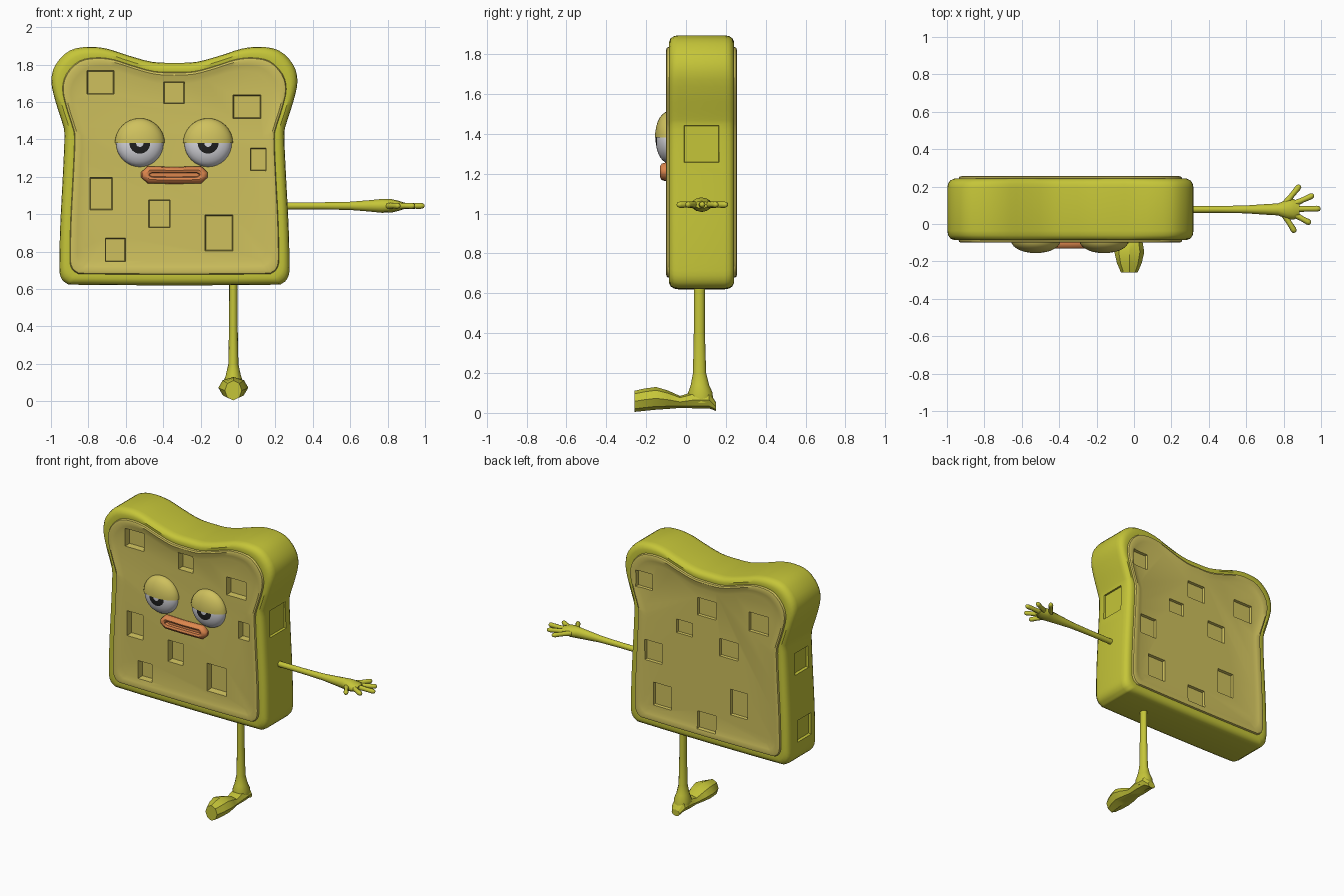
import bpy, bmesh, math
from mathutils import Vector

if "Cube" in bpy.data.objects:
    bpy.data.objects.remove(bpy.data.objects["Cube"])


def material(name, rgb):
    m = bpy.data.materials.new(name)
    m.diffuse_color = (*rgb, 1)
    m.use_nodes = True
    m.node_tree.nodes["Principled BSDF"].inputs["Base Color"].default_value = m.diffuse_color
    return m


CRUST = material("crust_green", (0.56, 0.56, 0.04))
BREAD = material("bread_tan", (0.62, 0.53, 0.11))
WHITE = material("eye_white", (0.68, 0.68, 0.72))
BLACK = material("pupil_black", (0.015, 0.015, 0.015))
LIPS = material("lip_orange", (0.72, 0.24, 0.075))


def finish(name, bm, mats, angle=40):
    bmesh.ops.recalc_face_normals(bm, faces=bm.faces)
    me = bpy.data.meshes.new(name)
    bm.to_mesh(me)
    bm.free()
    for m in mats:
        me.materials.append(m)
    ob = bpy.data.objects.new(name, me)
    bpy.context.collection.objects.link(ob)
    if angle:
        smooth(ob, angle)
    return ob


def smooth(ob, angle):
    bpy.ops.object.select_all(action='DESELECT')
    ob.select_set(True)
    bpy.context.view_layer.objects.active = ob
    bpy.ops.object.shade_smooth_by_angle(angle=math.radians(angle))


def loft(rings, slots=None):
    """Skin a stack of closed rings and cap both ends."""
    bm = bmesh.new()
    vs = [[bm.verts.new(p) for p in r] for r in rings]
    n = len(rings[0])
    for k in range(len(vs) - 1):
        for i in range(n):
            j = (i + 1) % n
            f = bm.faces.new((vs[k][i], vs[k][j], vs[k + 1][j], vs[k + 1][i]))
            f.material_index = slots[k] if slots else 0
    for ring in (vs[0], vs[-1]):
        f = bm.faces.new(ring)
        f.material_index = slots[0] if slots else 0
    return bm


def tube(name, stations, u, v, n=10, angle=50):
    """Stations are (centre, radius along u, radius along v)."""
    u, v = Vector(u), Vector(v)
    rings = [[Vector(c) + u * ru * math.cos(a) + v * rv * math.sin(a)
              for a in (2 * math.pi * i / n for i in range(n))]
             for c, ru, rv in stations]
    return finish(name, loft(rings), [CRUST], angle)


# Slice outline: half profile mirrored and smoothed
CX, CY, CZ = -0.34, 0.078, 1.255
half = [(0, 1.81), (.12, 1.815), (.25, 1.85), (.36, 1.885), (.46, 1.895),
        (.56, 1.875), (.635, 1.80), (.658, 1.71), (.635, 1.60), (.60, 1.49),
        (.588, 1.42), (.597, 1.2), (.61, .95), (.615, .75), (.61, .67),
        (.575, .63), (.5, .623), (0, .62)]
ctrl = [Vector(p) for p in half + [(-x, z) for x, z in half[-2:0:-1]]]
outline = []
for i in range(len(ctrl)):
    a, b, c, d = (ctrl[(i + k) % len(ctrl)] for k in (-1, 0, 1, 2))
    for t in (0, 1 / 3, 2 / 3):
        outline.append(0.5 * (2 * b + (c - a) * t + (2 * a - 5 * b + 4 * c - d) * t * t
                              + (3 * b - a - 3 * c + d) * t ** 3))


def slice_ring(inset, y):
    k = 1 - inset / 0.64
    return [Vector((CX + p.x * k, y, CZ + (p.y - CZ) * k)) for p in outline]


# Bread slice: rounded crust with a raised bread panel on each side
layers = [(.13, .166), (.10, .172), (.075, .178), (.062, .174), (.058, .162),
          (.035, .164), (.015, .155), (.004, .138), (0, .115)]
rings = ([slice_ring(i, CY - h) for i, h in layers]
         + [slice_ring(i, CY + h) for i, h in reversed(layers)])
slots = [1] * 4 + [0] * 9 + [1] * 4
body = finish("bread_slice", loft(rings, slots), [CRUST, BREAD], 0)

# Pits: tapered cutters for the front, back and sides
front = [(-.735, 1.705, .15, .13), (-.342, 1.65, .115, .12), (.048, 1.575, .155, .13),
         (.108, 1.293, .085, .125), (-.732, 1.11, .125, .18), (-.42, 1.003, .12, .155),
         (-.102, .90, .155, .20), (-.655, .81, .11, .13)]
back = [(.15, 1.64, .13, .12), (-.33, 1.57, .15, .13), (-.73, 1.57, .16, .14),
        (-.16, 1.39, .13, .10), (.08, 1.16, .14, .15), (-.5, 1.33, .15, .13),
        (.01, .87, .15, .17), (-.58, .97, .14, .19), (-.33, .78, .15, .13)]
sides = [(1, CY, 1.35, .19, .20, .238), (-1, .06, 1.30, .16, .16, -.915),
         (-1, .06, .84, .16, .16, -.935)]


def cut(place, w, h, floor, outer, slot):
    def rect(k, d):
        return [place(sx * w / 2 * k, sz * h / 2 * k, d)
                for sx, sz in ((-1, -1), (1, -1), (1, 1), (-1, 1))]
    cutter = finish("pit_cutter", loft([rect(.9, floor), rect(1.05, outer)], [slot]),
                    [CRUST, BREAD], 0)
    cutter.hide_render = True
    mod = body.modifiers.new("pit", 'BOOLEAN')
    mod.operation, mod.solver, mod.object = 'DIFFERENCE', 'EXACT', cutter
    bpy.context.view_layer.objects.active = body
    bpy.ops.object.modifier_apply(modifier=mod.name)
    bpy.data.objects.remove(cutter)


for x, z, w, h in front:
    cut(lambda a, b, d: Vector((x + a, d, z + b)), w, h, -.045, -.15, 1)
for x, z, w, h in back:
    cut(lambda a, b, d: Vector((x + a, d, z + b)), w, h, .225, .30, 1)
for s, y, z, w, h, floor in sides:
    cut(lambda a, b, d: Vector((d, y + a, z + b)), w, h, floor, floor + s * .1, 0)
smooth(body, 35)


# Eyes: flattened domes, pupil on the lower inner rings, lid over the upper half
def dome(cx, cz, scale):
    bm = bmesh.new()
    n, R, D, y0 = 32, .127 * scale, .066 * scale, -.087
    prev = None
    for deg in (9, 26, 38, 50, 62, 76, 90, 115):
        t = math.radians(deg)
        ring = [bm.verts.new((cx + R * math.sin(t) * math.cos(a), y0 - D * math.cos(t),
                              cz + R * math.sin(t) * math.sin(a)))
                for a in (2 * math.pi * i / n for i in range(n))]
        if prev is None:
            bm.faces.new(ring)
        else:
            for i in range(n):
                j = (i + 1) % n
                f = bm.faces.new((prev[i], prev[j], ring[j], ring[i]))
                f.material_index = 1 if deg == 26 else 0
        prev = ring
    bm.faces.new(prev)
    return bm


for side, cx in (("left", -.525), ("right", -.16)):
    finish(side + "_eye", dome(cx, 1.38, 1), [WHITE, BLACK])
    bm = dome(cx, 1.38, 1.05)
    for f in bm.faces:
        f.material_index = 0
    cutres = bmesh.ops.bisect_plane(bm, geom=bm.verts[:] + bm.edges[:] + bm.faces[:],
                                    plane_co=(0, 0, 1.382), plane_no=(0, 0, -1),
                                    clear_outer=True)
    edges = [e for e in cutres['geom_cut'] if isinstance(e, bmesh.types.BMEdge)]
    bmesh.ops.edgeloop_fill(bm, edges=edges)
    finish(side + "_eyelid", bm, [BREAD])


# Mouth: puffy lip ring around a narrow groove
def lip_ring(w, h, corner, y):
    return [Vector((CX + x, y, 1.211 + z)) for x, z in
            ((-w, -h * .3), (-corner, -h), (0, -h * 1.06), (corner, -h), (w, -h * .3),
             (w, h * .3), (corner, h), (0, h * .9), (-corner, h), (-w, h * .3))]


finish("mouth", loft([lip_ring(.165, .036, .13, -.07), lip_ring(.178, .046, .143, -.10),
                      lip_ring(.172, .040, .138, -.122), lip_ring(.155, .026, .13, -.131),
                      lip_ring(.137, .013, .12, -.125), lip_ring(.132, .010, .118, -.108)]),
       [LIPS], 50)

# Arm: thin limb swelling into a flat palm
AZ = 1.045
tube("arm", [((x, .078, AZ), ry, rz) for x, ry, rz in
             ((.22, .019, .019), (.45, .018, .019), (.60, .021, .022), (.70, .028, .030),
              (.77, .032, .037), (.82, .052, .036), (.855, .055, .028), (.885, .035, .018))],
     (0, 1, 0), (0, 0, 1), 12)

# Fingers fanning out from the palm
fingers = [(.81, .11, .888, .208), (.85, .105, .962, .155), (.86, .08, .998, .082),
           (.85, .055, .945, .003), (.80, .055, .862, -.045)]
for i, (x0, y0, x1, y1) in enumerate(fingers):
    a, b = Vector((x0, y0, AZ)), Vector((x1, y1, AZ))
    d = b - a
    side = Vector((-d.y, d.x, 0)).normalized()
    tube(f"finger_{i + 1}", [(a, .018, .018), (a + d * .5, .014, .015),
                             (a + d * .85, .016, .016), (a + d * .96, .012, .012),
                             (b, .004, .004)], side, (0, 0, 1), 8)

# Leg flaring into the ankle
LX = -.025
tube("leg", [((LX, y, z), rx, ry) for z, y, rx, ry in
             ((.66, .067, .022, .028), (.40, .067, .023, .028), (.20, .068, .027, .033),
              (.14, .070, .040, .046), (.10, .072, .054, .062), (.05, .075, .05, .06))],
     (1, 0, 0), (0, 1, 0), 12)

# Foot: faceted wedge from heel to toe
tube("foot", [((LX, y, z), rx, rz) for y, z, rx, rz in
              ((.15, .032, .03, .022), (.115, .065, .05, .042), (.04, .065, .056, .042),
               (-.03, .055, .052, .030), (-.09, .066, .070, .046), (-.15, .073, .080, .057),
               (-.21, .066, .066, .056), (-.258, .058, .045, .053))],
     (1, 0, 0), (0, 0, 1), 8, 30)
